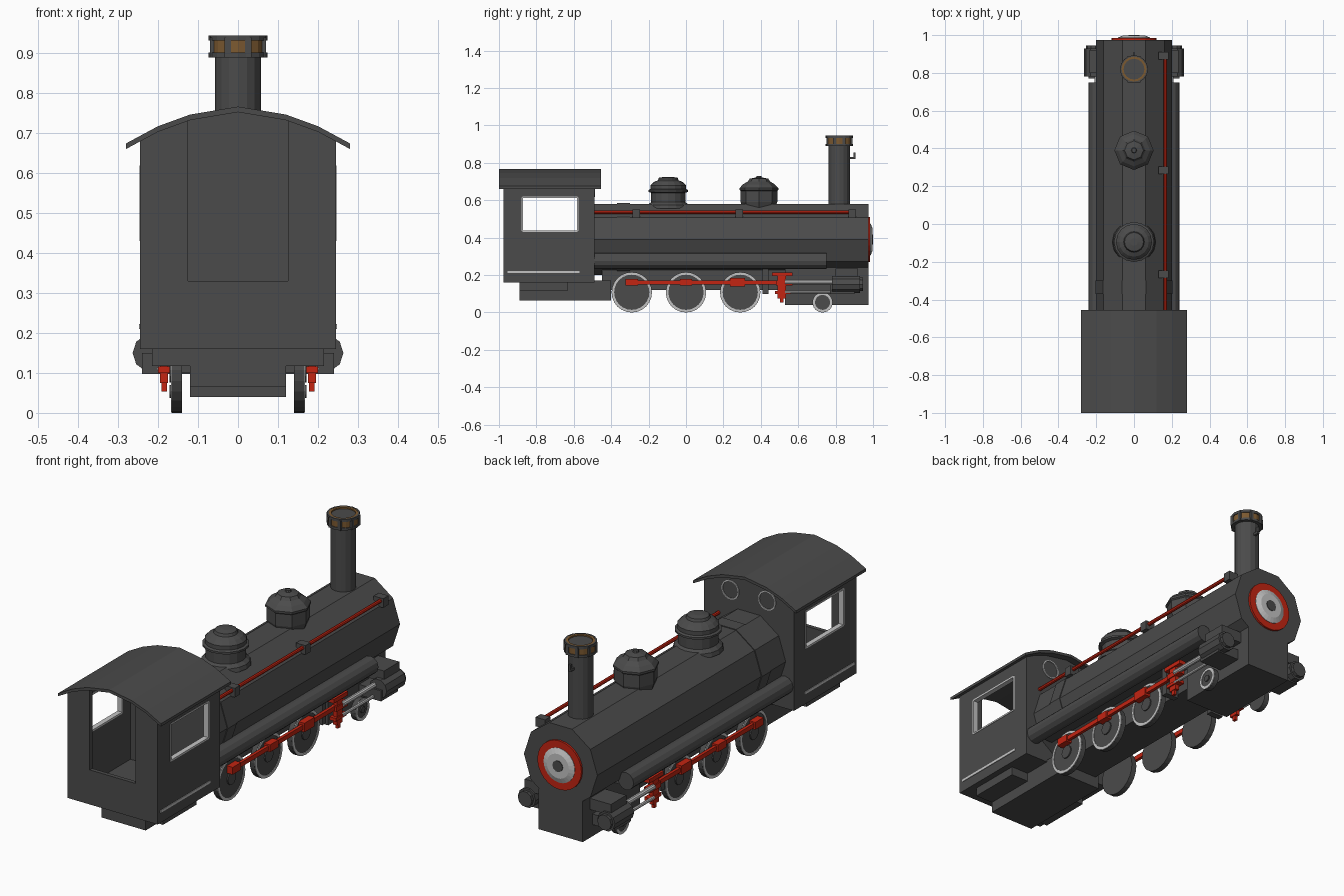
import bpy, bmesh, math
from mathutils import Matrix, Vector

if "Cube" in bpy.data.objects:
    bpy.data.objects.remove(bpy.data.objects["Cube"])


def material(name, rgb):
    m = bpy.data.materials.new(name)
    m.use_nodes = True
    m.diffuse_color = (*rgb, 1)
    m.node_tree.nodes["Principled BSDF"].inputs["Base Color"].default_value = (*rgb, 1)
    return m


GREY = material("dark grey", (0.07, 0.07, 0.07))
RED = material("red", (0.55, 0.018, 0.006))
LIGHT = material("light grey", (0.55, 0.55, 0.55))
BRASS = material("brass", (0.2, 0.1, 0.03))


def finish(name, bm, mat, smooth=False):
    bmesh.ops.recalc_face_normals(bm, faces=bm.faces)
    mesh = bpy.data.meshes.new(name)
    bm.to_mesh(mesh)
    bm.free()
    mesh.materials.append(mat)
    ob = bpy.data.objects.new(name, mesh)
    bpy.context.scene.collection.objects.link(ob)
    if smooth:
        bpy.ops.object.select_all(action="DESELECT")
        ob.select_set(True)
        bpy.context.view_layer.objects.active = ob
        bpy.ops.object.shade_smooth_by_angle(angle=math.radians(35))
    return ob


def box(name, x, y, z, mat=GREY):
    """Box from (min, max) ranges."""
    bm = bmesh.new()
    bmesh.ops.create_cube(bm, size=1)
    for v in bm.verts:
        v.co = [r[0] if c < 0 else r[1] for c, r in zip(v.co, (x, y, z))]
    return finish(name, bm, mat)


def side_box(name, s, x, y, z, mat=GREY):
    return box(name, sorted((s * x[0], s * x[1])), y, z, mat)


def prism(name, outline, y0, y1, mat=GREY):
    """Outline in x, z extruded along y."""
    bm = bmesh.new()
    face = bm.faces.new([bm.verts.new((x, y0, z)) for x, z in outline])
    new = bmesh.ops.extrude_face_region(bm, geom=[face])["geom"]
    bmesh.ops.translate(bm, vec=(0, y1 - y0, 0),
                        verts=[g for g in new if isinstance(g, bmesh.types.BMVert)])
    return finish(name, bm, mat)


def lathe(name, profile, at, axis="Z", sides=16, mat=GREY, smooth=False, closed=False):
    """Profile of (radius, height) spun round an axis through a point."""
    bm = bmesh.new()
    turn = {"Z": Matrix(), "Y": Matrix.Rotation(-math.pi / 2, 4, "X"),
            "X": Matrix.Rotation(math.pi / 2, 4, "Y")}[axis]
    rings = []
    for r, h in profile:
        ring = []
        for i in range(sides):
            a = math.tau * i / sides
            p = turn @ Vector((r * math.cos(a), r * math.sin(a), h))
            ring.append(bm.verts.new(p + Vector(at)))
        rings.append(ring)
    pairs = list(zip(rings, rings[1:]))
    if closed:
        pairs.append((rings[-1], rings[0]))
    else:
        bm.faces.new(rings[0])
        bm.faces.new(rings[-1])
    for a, b in pairs:
        for i in range(sides):
            j = (i + 1) % sides
            bm.faces.new((a[i], a[j], b[j], b[i]))
    return finish(name, bm, mat, smooth)


def cyl(name, r, at, length, axis="Z", sides=16, mat=GREY):
    return lathe(name, [(r, 0), (r, length)], at, axis, sides, mat)


def ring(name, inner, outer, at, depth, axis, mat, sides=24):
    prof = [(inner, 0), (outer, 0), (outer, depth), (inner, depth)]
    return lathe(name, prof, at, axis, sides, mat, closed=True)


# Boiler with its bands and round front door
cyl("boiler", 0.2, (0, -0.5, 0.39), 1.475, "Y", 10)
cyl("firebox_band", 0.204, (0, -0.37, 0.39), 0.07, "Y", 10)
cyl("door_ring", 0.12, (0, 0.97, 0.39), 0.015, "Y", 24, RED)
lathe("door_plate", [(0.085, 0), (0.085, 0.015), (0.06, 0.025)], (0, 0.972, 0.39), "Y", 24, LIGHT)
cyl("door_hub", 0.028, (0, 0.985, 0.39), 0.015, "Y", 10)

# Chimney with crown and hook
cyl("chimney", 0.058, (0, 0.82, 0.55), 0.35, sides=16)
ring("crown_base", 0.05, 0.074, (0, 0.82, 0.89), 0.012, "Z", GREY, 16)
ring("crown_band", 0.05, 0.07, (0, 0.82, 0.9), 0.034, "Z", BRASS, 16)
ring("crown_rim", 0.066, 0.074, (0, 0.82, 0.932), 0.013, "Z", GREY, 16)
ring("crown_lip", 0.055, 0.066, (0, 0.82, 0.932), 0.012, "Z", BRASS, 16)
cyl("chimney_mouth", 0.056, (0, 0.82, 0.9), 0.038, sides=16)
for i in range(8):
    a = math.tau * (i + 0.5) / 8
    x, y = 0.067 * math.cos(a), 0.82 + 0.067 * math.sin(a)
    box("crown_post", (x - .008, x + .008), (y - .008, y + .008), (0.89, 0.94))
box("hook_arm", (-.006, .006), (0.87, 0.905), (0.82, 0.832))
box("hook_tip", (-.006, .006), (0.895, 0.907), (0.83, 0.855))

# Two domes
lathe("rear_dome", [(0.115, 0), (0.11, 0.02), (0.092, 0.035), (0.092, 0.085), (0.106, 0.09),
                    (0.106, 0.1), (0.095, 0.105), (0.095, 0.125), (0.078, 0.142),
                    (0.055, 0.152), (0.05, 0.165), (0.02, 0.17)], (0, -0.095, 0.555))
lathe("front_dome", [(0.085, 0), (0.098, 0.04), (0.098, 0.1), (0.104, 0.105), (0.104, 0.115),
                     (0.085, 0.135), (0.06, 0.15), (0.05, 0.165), (0.015, 0.172),
                     (0.012, 0.18)], (0, 0.39, 0.55), sides=8)

# Handrail on one side
cyl("handrail", 0.009, (0.165, -0.49, 0.535), 1.4, "Y", 8, RED)
for y in (-0.265, 0.285, 0.89):
    box("handrail_bracket", (0.13, 0.182), (y - 0.02, y + 0.02), (0.505, 0.55))

# Curved cab roof
top = [(-0.28, 0.675), (-0.2, 0.718), (-0.12, 0.747), (0, 0.767), (0.12, 0.747), (0.2, 0.718), (0.28, 0.675)]
prism("cab_roof", top + [(x, z - 0.014) for x, z in reversed(top)], -1, -0.455)

# Cab walls, with a doorway at the tail end
prism("cab_front_wall", [(-.245, .16), (.245, .16), (.245, .685), (.12, .737), (0, .757), (-.12, .737), (-.245, .685)],
      -0.515, -0.49)
box("cab_sill_wall", (-.125, .125), (-0.975, -0.955), (0.16, 0.33))
box("cab_floor", (-.24, .24), (-0.97, -0.5), (0.16, 0.18))
WIN_Y, WIN_Z = (-0.875, -0.58), (0.435, 0.615)
for s in (-1, 1):
    prism("cab_tail_wall", [(s * .125, .16), (s * .245, .16), (s * .245, .685), (s * .125, .737)], -0.975, -0.955)
    wall = (0.225, 0.245)
    side_box("cab_side_lower", s, wall, (-0.975, -0.49), (0.16, WIN_Z[0]))
    side_box("cab_side_upper", s, wall, (-0.975, -0.49), (WIN_Z[1], 0.69))
    side_box("cab_side_tail_post", s, wall, (-0.975, WIN_Y[0]), WIN_Z)
    side_box("cab_side_front_post", s, wall, (WIN_Y[1], -0.49), WIN_Z)
    # Light window frame
    frame = (0.222, 0.247)
    for z in WIN_Z:
        side_box("window_frame_bar", s, frame, WIN_Y, (z - .004, z + .004), LIGHT)
    for y in WIN_Y:
        side_box("window_frame_post", s, frame, (y - .004, y + .004), WIN_Z, LIGHT)
    side_box("cab_stripe", s, (0.244, 0.248), (-0.955, -0.57), (0.21, 0.222), LIGHT)
    ring("round_window_rim", 0.042, 0.047, (s * 0.1, -0.492, 0.665), 0.006, "Y", LIGHT)
    side_box("cab_step", s, (0.1, 0.215), (-0.89, -0.63), (0.118, 0.16))

# Underframe
box("rear_frame", (-.12, .12), (-0.89, -0.4), (0.065, 0.17))
box("main_frame", (-.1, .1), (-0.45, 0.56), (0.12, 0.26))
box("front_block", (-.12, .12), (0.53, 0.975), (0.04, 0.24))
box("smokebox_saddle", (-.1, .1), (0.55, 0.97), (0.2, 0.3))


def wheel(s, y, r, x=0.14):
    face = s * (x + 0.025)
    cyl("wheel", r, (min(s * x, face), y, r), 0.025, "X", 24)
    ring("wheel_rim", r - 0.014, r - 0.001, (face - 0.003, y, r), 0.006, "X", LIGHT)
    cyl("wheel_hub", r * 0.3, (face - 0.006, y, r), 0.012, "X", 12)


for s in (-1, 1):
    for y in (-0.29, 0, 0.29):
        wheel(s, y, 0.108)
    wheel(s, 0.73, 0.054)
    # Long side tank
    cyl("side_tank", 0.043, (s * 0.197, -0.49, 0.275), 1.24, "Y", 12)
    side_box("tank_bracket", s, (0.1, 0.2), (-0.45, 0.74), (0.245, 0.31))
    # Coupling rod and its pins
    side_box("coupling_rod", s, (0.175, 0.19), (-0.3, 0.5), (0.15, 0.172), RED)
    for y, h in ((-0.29, 0.018), (0, 0.018), (0.275, 0.022)):
        side_box("rod_bearing", s, (0.165, 0.197), (y - h * 1.8, y + h * 1.8), (0.161 - h, 0.161 + h), RED)
    # Crosshead
    side_box("crosshead_body", s, (0.175, 0.195), (0.49, 0.535), (0.075, 0.215), RED)
    side_box("crosshead_top", s, (0.165, 0.2), (0.46, 0.57), (0.195, 0.215), RED)
    side_box("crosshead_middle", s, (0.17, 0.2), (0.48, 0.57), (0.145, 0.17), RED)
    side_box("crosshead_foot", s, (0.165, 0.2), (0.475, 0.56), (0.1, 0.116), RED)
    side_box("crosshead_tip", s, (0.178, 0.192), (0.503, 0.522), (0.053, 0.08), RED)
    side_box("rod_hanger", s, (0.1, 0.172), (0.41, 0.44), (0.1, 0.25))
    # Cylinder, valve chest and piston rods
    cyl("steam_cylinder", 0.048, (s * 0.216, 0.78, 0.15), 0.15, "Y", 10)
    cyl("cylinder_cover", 0.038, (s * 0.216, 0.93, 0.15), 0.015, "Y", 10)
    side_box("valve_chest", s, (0.1, 0.235), (0.8, 0.92), (0.18, 0.235))
    side_box("cylinder_mount", s, (0.1, 0.24), (0.77, 0.9), (0.098, 0.15))
    cyl("piston_rod", 0.013, (s * 0.195, 0.53, 0.163), 0.25, "Y", 10, LIGHT)
    cyl("lower_guide", 0.008, (s * 0.195, 0.53, 0.11), 0.24, "Y", 8, LIGHT)
